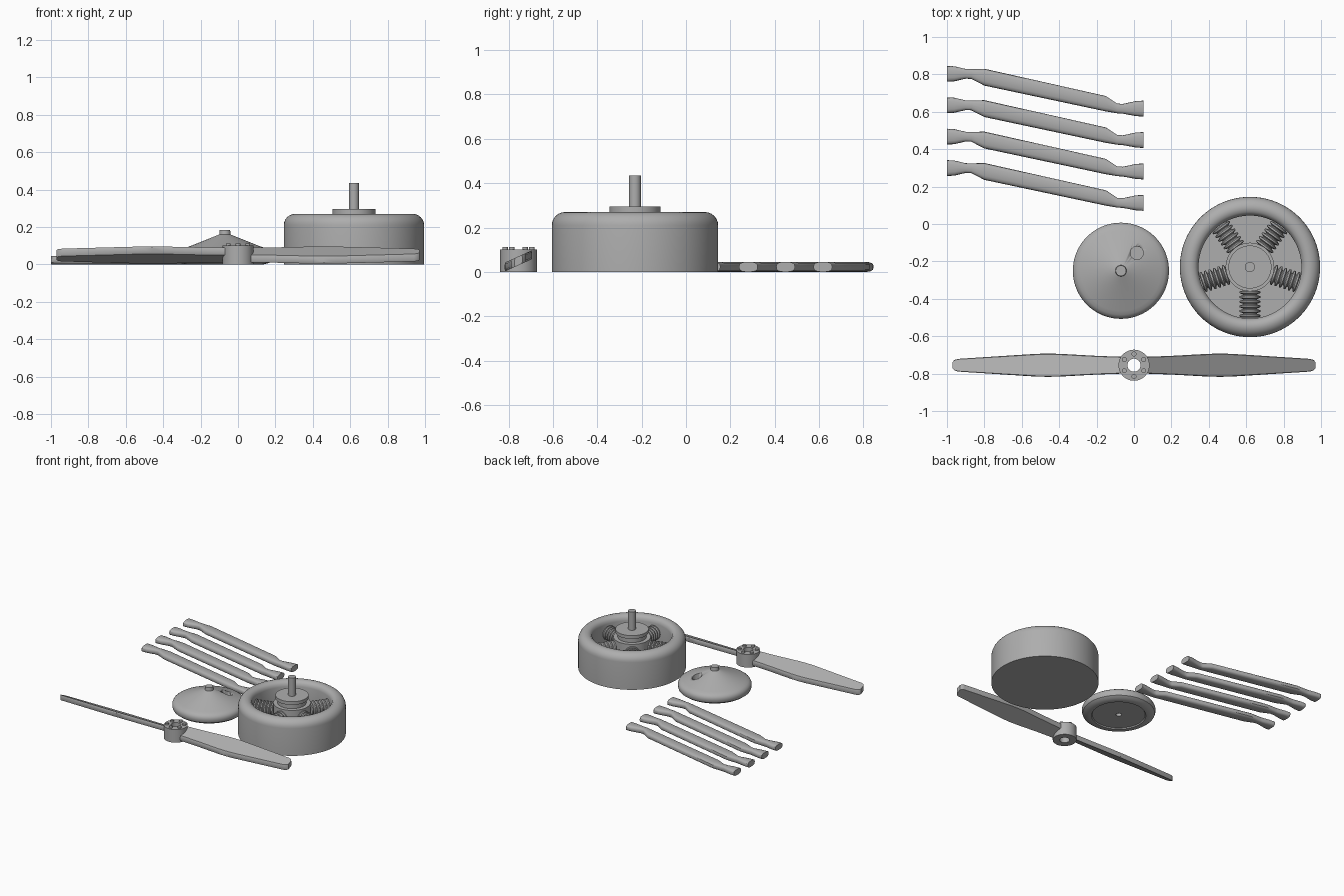
import bpy, bmesh, math
from mathutils import Matrix, Vector

cube = bpy.data.objects.get("Cube")
if cube:
    bpy.data.objects.remove(cube, do_unlink=True)

GREY = (0.42, 0.42, 0.42, 1)
grey = bpy.data.materials.new("plain_grey")
grey.use_nodes = True
grey.diffuse_color = GREY
grey.node_tree.nodes["Principled BSDF"].inputs["Base Color"].default_value = GREY


def loft(name, rings, matrix=Matrix(), closed=False):
    """Skin a list of equal point rings, with end caps unless closed."""
    bm = bmesh.new()
    loops = [[bm.verts.new(p) for p in ring] for ring in rings]
    pairs = list(zip(loops, loops[1:]))
    if closed:
        pairs.append((loops[-1], loops[0]))
    else:
        bm.faces.new(loops[0])
        bm.faces.new(loops[-1])
    n = len(loops[0])
    for a, b in pairs:
        for i in range(n):
            j = (i + 1) % n
            bm.faces.new((a[i], a[j], b[j], b[i]))
    bmesh.ops.recalc_face_normals(bm, faces=bm.faces)
    mesh = bpy.data.meshes.new(name)
    bm.to_mesh(mesh)
    bm.free()
    mesh.materials.append(grey)
    mesh.shade_smooth()
    mesh.set_sharp_from_angle(angle=math.radians(32))
    obj = bpy.data.objects.new(name, mesh)
    bpy.context.collection.objects.link(obj)
    obj.matrix_world = matrix
    return obj


def lathe(name, profile, matrix=Matrix(), n=64, closed=False):
    """Turn a radius/height profile about z."""
    angles = [math.tau * i / n for i in range(n)]
    rings = [[(r * math.cos(a), r * math.sin(a), z) for a in angles] for r, z in profile]
    return loft(name, rings, matrix, closed)


def arc(r, z, size, steps=6):
    """Quarter round from the outer wall to the top, about centre r, z."""
    quarter = math.pi / 2 / steps
    return [(r + size * math.cos(i * quarter), z + size * math.sin(i * quarter))
            for i in range(steps + 1)]


def at(x, y, z=0):
    return Matrix.Translation((x, y, z))


def turn(angle):
    return Matrix.Rotation(angle, 4, "Z")


# Motor: open can, hub with plate and shaft
motor = at(0.62, -0.23)
lathe("motor_can", [(0.375, 0)] + arc(0.315, 0.21, 0.06)
      + [(0.295, 0.265), (0.28, 0.25), (0.275, 0.23), (0.275, 0.1)], motor, 96)
lathe("motor_hub", [(0.13, 0.09), (0.13, 0.235), (0.1, 0.235), (0.1, 0.27),
                    (0.115, 0.27), (0.115, 0.295), (0.027, 0.295), (0.027, 0.435)], motor)

# Five wire coils around the hub
winding = []
for i in range(6):
    start = 0.125 + 0.025 * i
    winding += [(0.038, start), (0.055, start + 0.006),
                (0.055, start + 0.015), (0.038, start + 0.021)]
lay_down = Matrix.Rotation(math.pi / 2, 4, "Y")
for i in range(5):
    place = motor @ turn(math.tau * i / 5 - math.pi / 2) @ at(0, 0, 0.165)
    lathe(f"coil_{i + 1}", winding, place @ lay_down, 24)

# Domed cap with a round side hole
cap = lathe("domed_cap", [(0.02, 0.03), (0.02, 0.008), (0.185, 0.008), (0.19, 0),
                          (0.205, 0), (0.235, 0.007), (0.252, 0.02), (0.257, 0.035),
                          (0.257, 0.052), (0.25, 0.068), (0.235, 0.079), (0.215, 0.087),
                          (0.18, 0.1), (0.03, 0.16), (0.028, 0.185)], at(-0.07, -0.25), 80)
cutter = lathe("hole_cutter", [(0.035, 0.04), (0.035, 0.3)], at(0.015, -0.155), 32)
cutter.hide_render = True
cut = cap.modifiers.new("side_hole", "BOOLEAN")
cut.operation = "DIFFERENCE"
cut.solver = "EXACT"
cut.object = cutter
bpy.context.view_layer.update()
evaluated = cap.evaluated_get(bpy.context.evaluated_depsgraph_get())
cut_mesh = bpy.data.meshes.new_from_object(evaluated)
cap.modifiers.clear()
cap.data = cut_mesh
bpy.data.objects.remove(cutter, do_unlink=True)

# Propeller hub with bore and six bolts
propeller = at(0, -0.755)
lathe("propeller_hub", [(0.035, 0), (0.083, 0), (0.083, 0.1), (0.035, 0.1)],
      propeller, 48, closed=True)
for i in range(6):
    spot = propeller @ turn(math.tau * (i + 0.5) / 6) @ at(0.06, 0)
    lathe(f"hub_bolt_{i + 1}", [(0.013, 0.08), (0.013, 0.112)], spot, 16)

# Two pitched blades, half a turn apart
section = [(-1, -0.6), (-0.93, -1), (0.93, -1), (1, -0.6),
           (1, 0.6), (0.93, 1), (-0.93, 1), (-1, 0.6)]
stations = [(0.06, 0.045), (0.12, 0.047), (0.2, 0.05), (0.4, 0.061), (0.46, 0.062),
            (0.52, 0.061), (0.94, 0.034), (0.96, 0.028), (0.97, 0.017)]
blade = [[(x, t * w, 0.05 + 0.45 * t * w + 0.02 * h) for t, h in section]
         for x, w in stations]
for name, angle in (("left_blade", 0), ("right_blade", math.pi)):
    loft(name, blade, propeller @ turn(angle))

# Four slanted arms with pinched necks and flared ends: x, y, width
path = [(-1, 0.803, 0.085), (-0.96, 0.803, 0.08), (-0.9, 0.803, 0.052),
        (-0.87, 0.802, 0.052), (-0.8, 0.785, 0.09), (-0.15, 0.643, 0.082),
        (-0.09, 0.618, 0.052), (-0.06, 0.616, 0.052), (0.01, 0.617, 0.08),
        (0.05, 0.617, 0.085)]


def oval(x, y, width):
    """Rounded flat cross-section resting on the ground."""
    ring = []
    for i in range(16):
        c, s = math.cos(math.tau * i / 16), math.sin(math.tau * i / 16)
        ring.append((x, y + width / 2 * math.copysign(abs(c) ** 0.7, c),
                     0.0225 + 0.0225 * math.copysign(abs(s) ** 0.7, s)))
    return ring


for i in range(4):
    loft(f"arm_{i + 1}", [oval(*p) for p in path], at(0, -0.168 * i))
